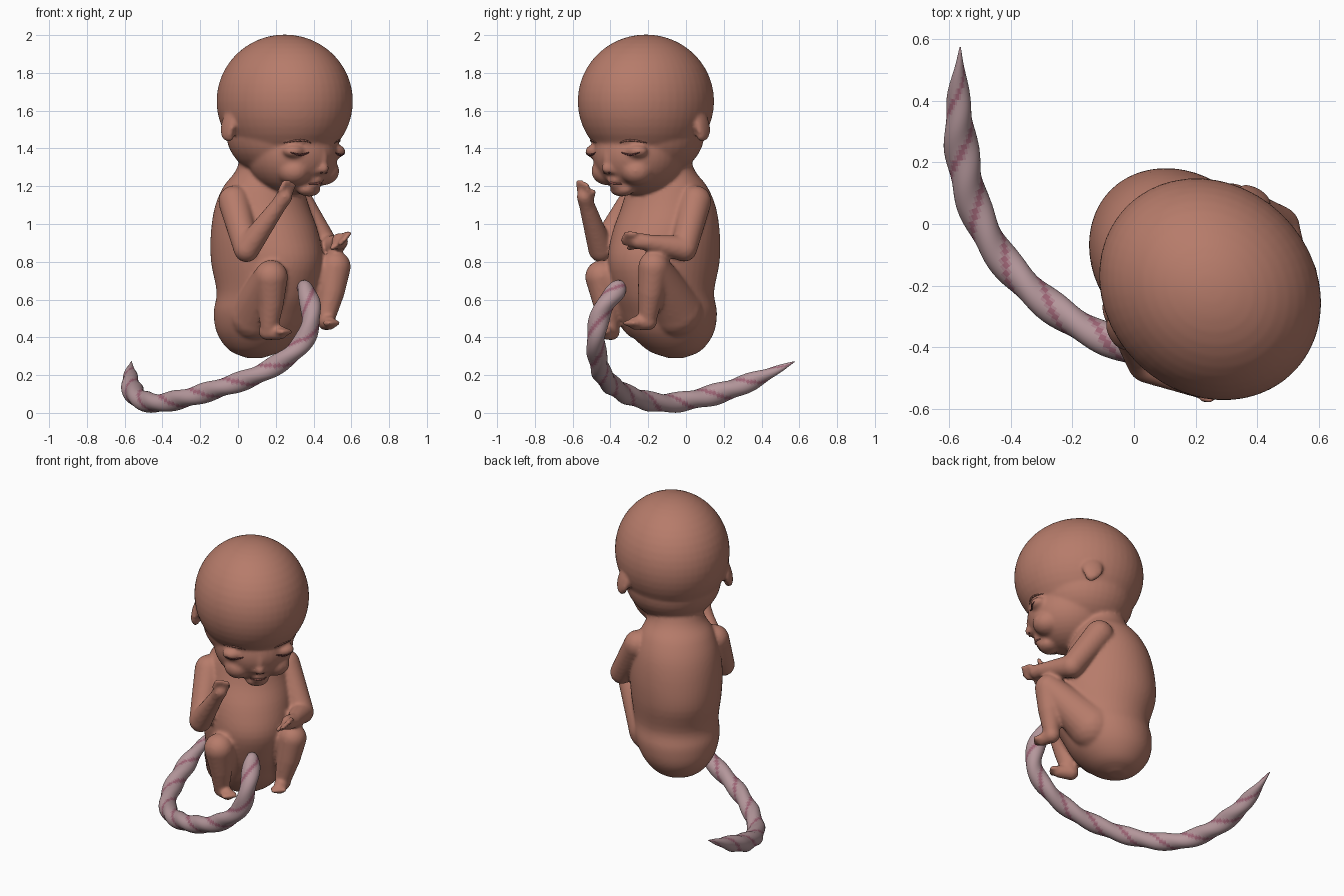
import bpy, bmesh
from math import sin, cos, pi, radians
from mathutils import Vector, Matrix
from mathutils.bvhtree import BVHTree

if "Cube" in bpy.data.objects:
    bpy.data.objects.remove(bpy.data.objects["Cube"])

# Baby frame: local x = forward, y = baby's left; turned 45 degrees in the world
M = Matrix.Rotation(radians(-45), 4, 'Z') @ Matrix.Translation((0, 0.025, 0))


def material(name, rgb):
    m = bpy.data.materials.new(name)
    m.diffuse_color = (*rgb, 1)
    m.use_nodes = True
    m.node_tree.nodes["Principled BSDF"].inputs["Base Color"].default_value = m.diffuse_color
    return m


skin = material("skin", (0.47, 0.20, 0.145))
dark = material("crease", (0.13, 0.04, 0.04))
brow_mat = material("brow", (0.33, 0.13, 0.10))
lip_mat = material("lip", (0.36, 0.12, 0.10))
cord_mats = [material("cord_pale", (0.46, 0.31, 0.33)),
             material("cord_mid", (0.41, 0.23, 0.27)),
             material("cord_red", (0.34, 0.13, 0.18))]


def make_object(name, bm, mats):
    bmesh.ops.recalc_face_normals(bm, faces=bm.faces)
    me = bpy.data.meshes.new(name)
    bm.to_mesh(me)
    bm.free()
    for m in mats:
        me.materials.append(m)
    me.shade_smooth()
    ob = bpy.data.objects.new(name, me)
    bpy.context.collection.objects.link(ob)
    return ob


def spline(rows, steps):
    """Catmull-Rom sampling of rows of numbers."""
    rows = [Vector(r) for r in rows]
    pts = [rows[0] * 2 - rows[1]] + rows + [rows[-1] * 2 - rows[-2]]
    out = []
    for i in range(1, len(pts) - 2):
        a, b, c, d = pts[i - 1:i + 3]
        for s in range(steps):
            t = s / steps
            out.append(0.5 * (2 * b + (c - a) * t + (2 * a - 5 * b + 4 * c - d) * t * t
                              + (3 * b - a - 3 * c + d) * t ** 3))
    return out + [rows[-1]]


def loft(bm, rings):
    """Skin a list of point rings and cap both ends."""
    vs = [[bm.verts.new(p) for p in r] for r in rings]
    n = len(vs[0])
    faces = []
    for a, b in zip(vs, vs[1:]):
        for k in range(n):
            faces.append(bm.faces.new((a[k], a[(k + 1) % n], b[(k + 1) % n], b[k])))
    bm.faces.new(vs[0][::-1])
    bm.faces.new(vs[-1])
    return faces


def blob(bm, c, r, rot=Matrix(), frame=M, seg=32):
    mat = frame @ Matrix.Translation(c) @ rot @ Matrix.Diagonal((*r, 1))
    bmesh.ops.create_uvsphere(bm, u_segments=seg, v_segments=seg // 2, radius=1, matrix=mat)


def limb(bm, pts):
    """Chain of tapered capsules through (x, y, z, radius) in world space."""
    for p in pts:
        blob(bm, p[:3], (p[3],) * 3, frame=Matrix(), seg=20)
    for a, b in zip(pts, pts[1:]):
        va, vb = Vector(a[:3]), Vector(b[:3])
        d = vb - va
        mat = Matrix.Translation((va + vb) / 2) @ d.to_track_quat('Z', 'Y').to_matrix().to_4x4()
        bmesh.ops.create_cone(bm, cap_ends=True, segments=20, radius1=a[3], radius2=b[3],
                              depth=d.length, matrix=mat)


def digits(bm, root, along, across, count, r):
    """Row of small fingers or toes."""
    for i in range(count):
        s = Vector(root) + Vector(across) * (i - (count - 1) / 2)
        e = s + Vector(along) * (1 - 0.12 * abs(i - 1))
        limb(bm, [(*s, r), (*e, r * 0.85)])


bm = bmesh.new()

# Torso: height, centre, half depth, half width
torso = spline([(.29, .10, .04, .04), (.33, .11, .14, .14), (.42, .13, .225, .215),
                (.53, .155, .262, .25), (.64, .19, .28, .25), (.80, .192, .322, .268),
                (.95, .175, .30, .27), (1.09, .155, .25, .25), (1.20, .165, .205, .215),
                (1.29, .19, .155, .165), (1.42, .23, .15, .16)], 4)
loft(bm, [[M @ Vector((c + hu * cos(t), hv * sin(t), z))
           for t in [2 * pi * k / 48 for k in range(48)]] for z, c, hu, hv in torso])

# Head, face, chin
blob(bm, (.325, 0, 1.65), (.383, .338, .353), seg=48)
blob(bm, (.38, 0, 1.37), (.25, .235, .215), seg=40)
blob(bm, (.30, 0, 1.48), (.30, .285, .24), seg=40)
blob(bm, (.505, 0, 1.185), (.055, .07, .04))
# Nose and lips
blob(bm, (.605, 0, 1.295), (.04, .034, .032))
blob(bm, (.61, 0, 1.345), (.027, .026, .06))
blob(bm, (.555, 0, 1.232), (.04, .05, .018))
blob(bm, (.545, 0, 1.203), (.035, .042, .016))
for s in (-1, 1):
    blob(bm, (.59, s * .03, 1.283), (.025, .02, .02))                # nostril
    blob(bm, (.545, s * .15, 1.385), (.055, .065, .038))             # eyelid
    blob(bm, (.50, s * .11, 1.28), (.09, .085, .075))                # cheek
    tilt = Matrix.Rotation(s * radians(14), 4, 'X') @ Matrix.Rotation(s * radians(14), 4, 'Z')
    blob(bm, (.215, s * .312, 1.525), (.062, .026, .085), tilt)      # ear
    blob(bm, (.225, s * .318, 1.465), (.035, .024, .03), tilt)       # ear lobe

# Right arm and hand
limb(bm, [(-.02, -.27, 1.12, .085), (.045, -.45, .865, .068)])
limb(bm, [(.045, -.45, .865, .068), (.215, -.525, 1.10, .042), (.245, -.535, 1.145, .044)])
digits(bm, (.25, -.54, 1.17), (.025, -.01, .055), (.018, .016, -.004), 4, .015)
limb(bm, [(.22, -.51, 1.13, .02), (.27, -.49, 1.17, .017)])
# Left arm and hand
limb(bm, [(.31, .05, 1.12, .085), (.47, -.01, .87, .07)])
limb(bm, [(.47, -.01, .87, .07), (.535, -.19, .90, .044), (.54, -.25, .91, .044)])
digits(bm, (.55, -.27, .92), (.02, -.065, .005), (.016, 0, .018), 4, .016)
limb(bm, [(.52, -.24, .89, .02), (.50, -.30, .875, .017)])

# Right leg and foot
limb(bm, [(.09, -.22, .52, .14), (.175, -.445, .72, .09)])
limb(bm, [(.175, -.445, .72, .09), (.175, -.425, .58, .068), (.165, -.405, .46, .05)])
limb(bm, [(.155, -.395, .43, .046), (.225, -.425, .425, .037)])
digits(bm, (.235, -.435, .43), (.025, -.018, 0), (.014, .016, 0), 4, .017)
# Left leg and foot
limb(bm, [(.28, -.05, .54, .14), (.515, -.17, .775, .083)])
limb(bm, [(.515, -.17, .775, .083), (.495, -.185, .64, .07), (.47, -.20, .52, .052)])
limb(bm, [(.465, -.20, .485, .048), (.485, -.27, .475, .036)])
digits(bm, (.49, -.28, .475), (.018, -.025, 0), (.016, .014, 0), 4, .017)

# Fuse everything into one soft body
body = make_object("body", bm, [skin])
rm = body.modifiers.new("fuse", 'REMESH')
rm.mode = 'VOXEL'
rm.voxel_size = 0.0105
rm.use_smooth_shade = True
sm = body.modifiers.new("soften", 'SMOOTH')
sm.factor = 0.5
sm.iterations = 7

# Closed eyes, brows and mouth line, laid on the face
dg = bpy.context.evaluated_depsgraph_get()
tree = BVHTree.FromObject(body, dg)


def face_line(name, pts, r, mat):
    lb = bmesh.new()
    path = []
    n = len(pts)
    for i, (v, z) in enumerate(pts):
        hit = tree.ray_cast(M @ Vector((1.2, v, z)), M.to_3x3() @ Vector((-1, 0, 0)))[0]
        if hit:
            path.append((*hit, r * (0.45 + 0.55 * sin(pi * i / (n - 1)))))
    limb(lb, path)
    make_object(name, lb, [mat])


for side, s in (("left", 1), ("right", -1)):
    ts = [i / 6 for i in range(7)]
    face_line(side + "_eye_slit", [(s * (.10 + .10 * t), 1.378 - .012 * sin(pi * t)) for t in ts], .006, dark)
    face_line(side + "_brow", [(s * (.09 + .11 * t), 1.43 + .014 * sin(pi * t)) for t in ts], .006, brow_mat)
    blob_bm = bmesh.new()
    p = tree.ray_cast(M @ Vector((1.2, s * .018, 1.272)), M.to_3x3() @ Vector((-1, 0, 0)))[0]
    blob(blob_bm, p, (.006, .006, .005), frame=Matrix(), seg=10)
    make_object(side + "_nostril", blob_bm, [dark])
face_line("mouth_line", [(-.045 + .015 * i, 1.217 - .004 * abs(i - 3) / 3) for i in range(7)], .006, lip_mat)

# Umbilical cord: x, y, z, radius; twisted oval section with red spiral bands
path = spline([(.335, -.335, .675, .03), (.36, -.37, .645, .048), (.385, -.44, .55, .051),
               (.37, -.475, .42, .05), (.27, -.47, .30, .05), (.10, -.44, .20, .05),
               (-.10, -.37, .13, .05), (-.28, -.26, .078, .05), (-.43, -.11, .052, .05),
               (-.52, .06, .075, .052), (-.56, .24, .125, .053), (-.57, .40, .19, .038),
               (-.565, .575, .272, .002)], 10)
N = 32
pos = [p.to_3d() for p in path]
side = Vector((0, 0, 1))
rings, twists, length = [], [], 0
for i, p in enumerate(pos):
    tan = (pos[min(i + 1, len(pos) - 1)] - pos[max(i - 1, 0)]).normalized()
    side = (side - tan * side.dot(tan)).normalized()
    up = tan.cross(side)
    length += (p - pos[i - 1]).length if i else 0
    tw = length * 2 * pi / 0.42
    twists.append(tw)
    ring = []
    for k in range(N):
        a = 2 * pi * k / N
        r = path[i][3] * (1 + 0.09 * cos(2 * (a - tw)))
        ring.append(p + side * r * cos(a) + up * r * sin(a))
    rings.append(ring)
bm = bmesh.new()
for j, f in enumerate(loft(bm, rings)):
    i, k = divmod(j, N)
    band = cos(2 * (2 * pi * (k + .5) / N - (twists[i] + twists[i + 1]) / 2) - pi)
    f.material_index = 2 if band > 0.92 else 1 if band > 0.7 else 0
make_object("umbilical_cord", bm, cord_mats)
